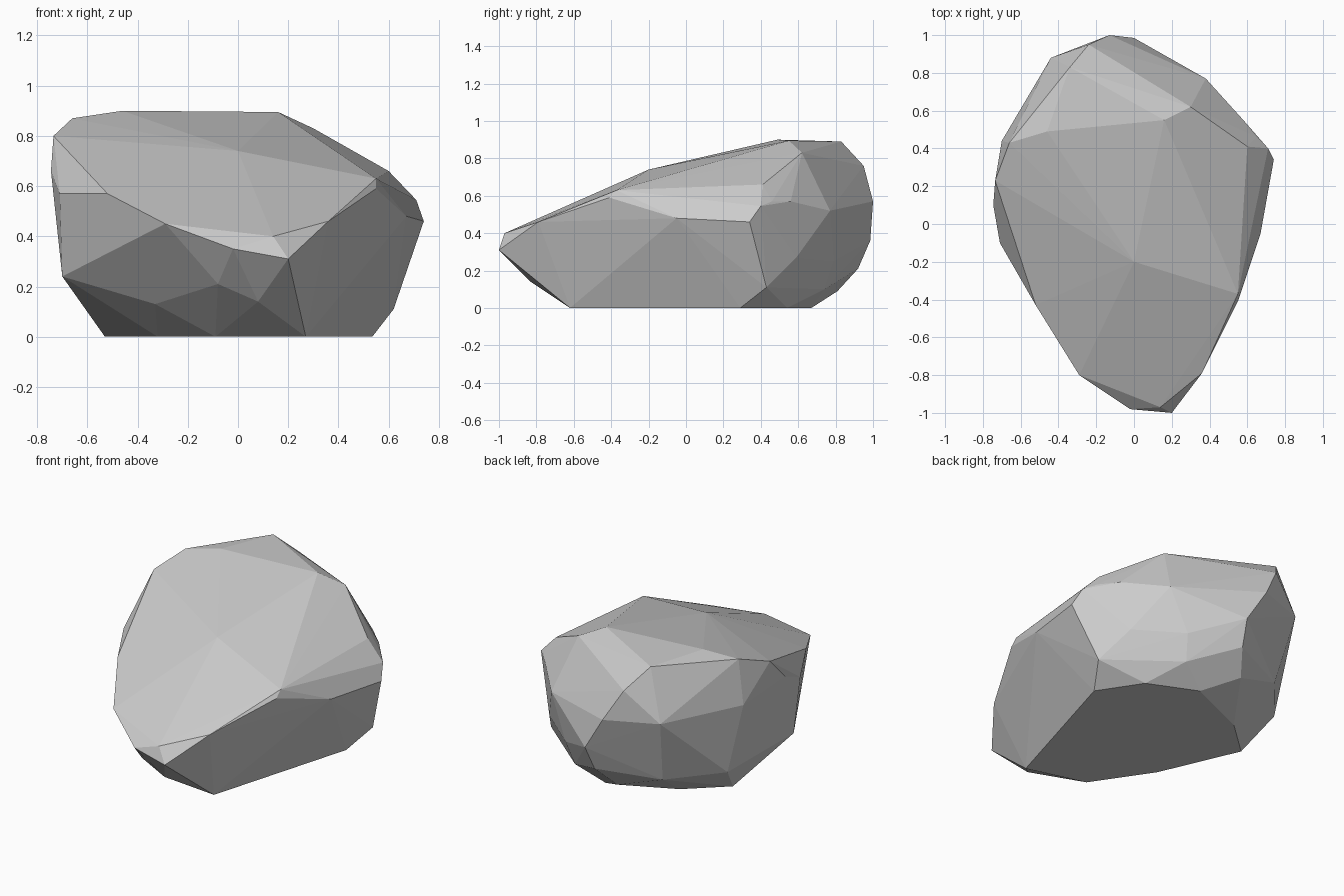
import bpy, bmesh

# Corner points of the boulder, grouped by zone (x, y, z)
base = [(.27, -.62, 0), (.535, .29, 0), (.37, .54, 0), (.08, .67, 0),
        (-.31, .5, 0), (-.53, .3, 0), (-.32, -.18, 0), (-.09, -.52, 0)]

underside = [(.08, -.83, .14), (-.08, -.82, .21), (-.33, -.42, .13),
             (-.54, -.28, .29), (-.70, -.05, .24), (-.62, .48, .18),
             (-.38, .77, .18), (-.02, .92, .21), (-.1, .81, .09),
             (.27, .79, .25), (.52, .59, .27), (.62, .43, .11),
             (.24, .74, .1)]

girdle = [(.2, -1, .31), (-.02, -.98, .35), (-.29, -.8, .45),
          (-.52, -.43, .57), (-.71, -.1, .57), (-.745, .1, .66),
          (-.7, .44, .6), (-.44, .88, .58), (-.13, 1, .57), (0, .985, .36),
          (.38, .77, .52), (.57, .56, .57), (.71, .4, .545), (.74, .34, .46),
          (.67, -.05, .48), (.55, -.41, .59), (.36, -.79, .46)]

crown = [(.14, -.97, .4), (0, -.2, .74), (.55, -.37, .63), (.65, .46, .57),
         (-.735, .23, .8), (-.66, .43, .87), (-.46, .49, .9), (-.34, .83, .89),
         (.16, .55, .895), (.3, .62, .83), (.6, .41, .66), (-.24, .95, .76)]

# Wrap the points in a faceted convex shell
bm = bmesh.new()
for zone in (base, underside, girdle, crown):
    for p in zone:
        bm.verts.new(p)
hull = bmesh.ops.convex_hull(bm, input=bm.verts)
inner = {v for v in hull["geom_interior"] + hull["geom_unused"]
         if isinstance(v, bmesh.types.BMVert)}
bmesh.ops.delete(bm, geom=list(inner), context='VERTS')
bmesh.ops.recalc_face_normals(bm, faces=bm.faces)

mesh = bpy.data.meshes.new("boulder")
bm.to_mesh(mesh)
bm.free()
boulder = bpy.data.objects.new("boulder", mesh)
bpy.context.collection.objects.link(boulder)
